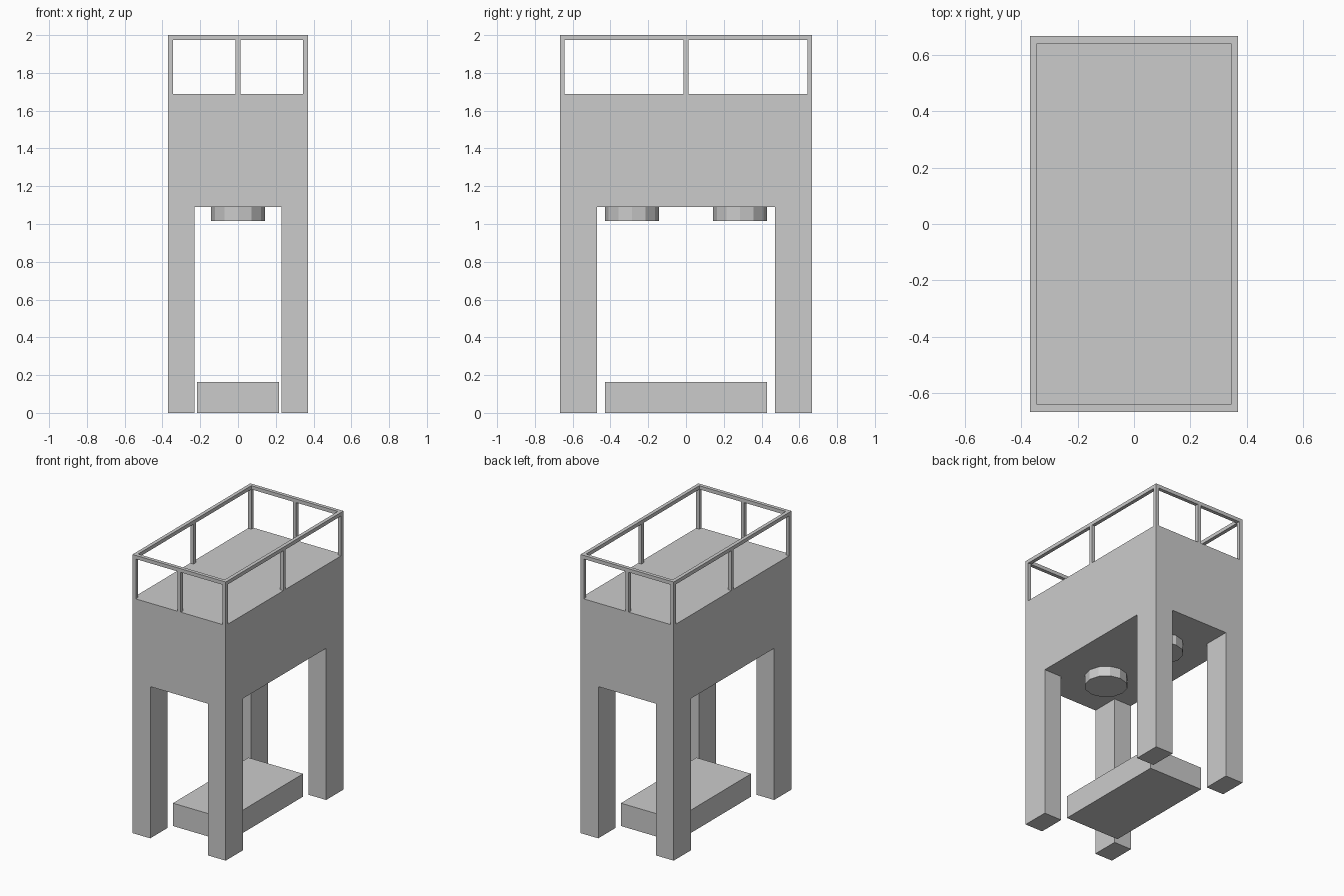
import bpy, bmesh
from mathutils import Vector

if "Cube" in bpy.data.objects:
    bpy.data.objects.remove(bpy.data.objects["Cube"])

HX, HY = 0.37, 0.668          # half footprint
LX, LY = 0.229, 0.472         # inner leg faces
Z_BELLY, Z_DECK, Z_TOP = 1.089, 1.688, 2.0
T = 0.026                     # railing thickness


def finish(bm, name):
    bmesh.ops.recalc_face_normals(bm, faces=bm.faces)
    mesh = bpy.data.meshes.new(name)
    bm.to_mesh(mesh)
    bm.free()
    obj = bpy.data.objects.new(name, mesh)
    bpy.context.collection.objects.link(obj)
    return obj


def add_box(bm, lo, hi):
    lo, hi = Vector(lo), Vector(hi)
    verts = bmesh.ops.create_cube(bm, size=1)["verts"]
    for v in verts:
        v.co = (lo + hi) / 2 + v.co * (hi - lo)


# Tower body: sliced block with the four bottom corners pulled down as legs
bm = bmesh.new()
add_box(bm, (-HX, -HY, Z_BELLY), (HX, HY, Z_DECK))
for s in (-1, 1):
    for co, no in (((s * LX, 0, 0), (1, 0, 0)), ((0, s * LY, 0), (0, 1, 0))):
        bmesh.ops.bisect_plane(bm, geom=bm.verts[:] + bm.edges[:] + bm.faces[:],
                               plane_co=co, plane_no=no)
corners = []
for f in bm.faces:
    c = f.calc_center_median()
    if abs(c.z - Z_BELLY) < 1e-4 and abs(c.x) > LX + 0.01 and abs(c.y) > LY + 0.01:
        corners.append(f)
for f in bmesh.ops.extrude_discrete_faces(bm, faces=corners)["faces"]:
    for v in f.verts:
        v.co.z = 0
bmesh.ops.remove_doubles(bm, verts=bm.verts, dist=1e-5)
finish(bm, "tower_body_with_legs")

# Plinth between the legs
bm = bmesh.new()
add_box(bm, (-0.217, -0.428, 0), (0.217, 0.428, 0.164))
finish(bm, "ground_plinth")

# Top handrail
bm = bmesh.new()
for s in (-1, 1):
    x, y = s * (HX - T / 2), s * (HY - T / 2)
    add_box(bm, (x - T / 2, -HY, Z_TOP - T), (x + T / 2, HY, Z_TOP))
    add_box(bm, (-HX + T, y - T / 2, Z_TOP - T), (HX - T, y + T / 2, Z_TOP))
finish(bm, "handrail")

# Railing posts at corners and mid sides
bm = bmesh.new()
for i in (-1, 0, 1):
    for j in (-1, 0, 1):
        if i or j:
            x, y = i * (HX - T / 2), j * (HY - T / 2)
            add_box(bm, (x - T / 2, y - T / 2, Z_DECK), (x + T / 2, y + T / 2, Z_TOP - T))
finish(bm, "railing_posts")

# Twelve-sided outlets under the body
for s, label in ((-1, "front"), (1, "back")):
    bpy.ops.mesh.primitive_cylinder_add(vertices=12, radius=0.142, depth=0.072,
                                        location=(0, s * 0.286, Z_BELLY - 0.036))
    bpy.context.object.name = label + "_outlet"
